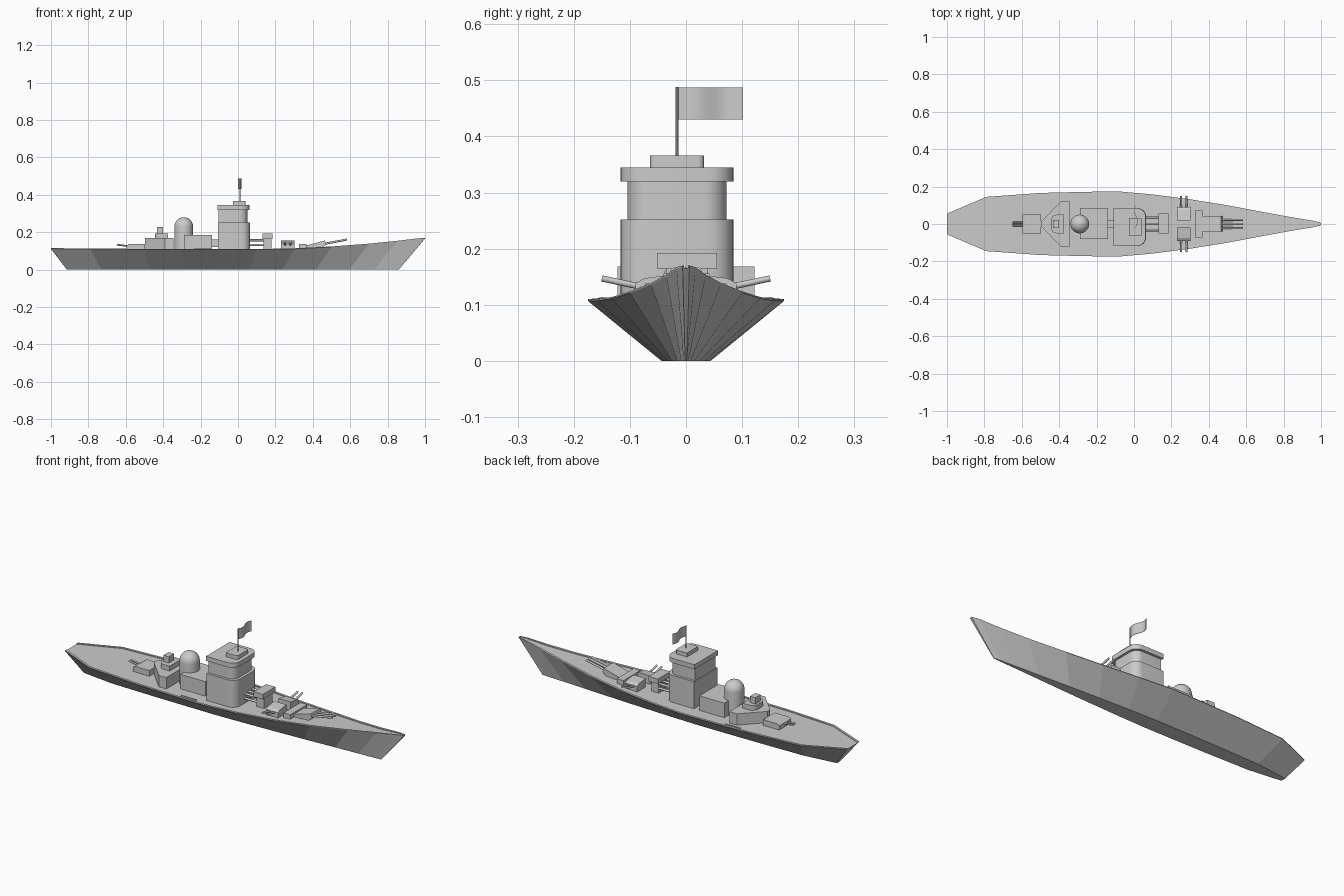
import bpy, bmesh, math
from mathutils import Vector

if "Cube" in bpy.data.objects:
    bpy.data.objects.remove(bpy.data.objects["Cube"])


def make(name, bm, smooth=False):
    bmesh.ops.recalc_face_normals(bm, faces=bm.faces)
    me = bpy.data.meshes.new(name)
    bm.to_mesh(me)
    bm.free()
    ob = bpy.data.objects.new(name, me)
    bpy.context.collection.objects.link(ob)
    if smooth:
        bpy.ops.object.select_all(action='DESELECT')
        ob.select_set(True)
        bpy.context.view_layer.objects.active = ob
        bpy.ops.object.shade_smooth_by_angle(angle=math.radians(35))
    return ob


def loft(name, rings, smooth=False):
    """Skin closed rings of equal length and cap both ends."""
    bm = bmesh.new()
    vs = [[bm.verts.new(p) for p in r] for r in rings]
    n = len(vs[0])
    for a, b in zip(vs, vs[1:]):
        for i in range(n):
            bm.faces.new((a[i], a[(i + 1) % n], b[(i + 1) % n], b[i]))
    bm.faces.new(vs[0])
    bm.faces.new(vs[-1])
    return make(name, bm, smooth)


def prism(name, pts, z0, z1, smooth=False):
    return loft(name, [[(x, y, z) for x, y in pts] for z in (z0, z1)], smooth)


def box(name, x0, x1, y0, y1, z0, z1):
    return prism(name, [(x0, y0), (x1, y0), (x1, y1), (x0, y1)], z0, z1)


def rounded(x0, x1, y0, y1, r, seg=6):
    """Rectangle with its two forward corners rounded."""
    pts = [(x0, y1), (x0, y0)]
    for cy, a0 in ((y0 + r, -90), (y1 - r, 0)):
        for i in range(seg + 1):
            a = math.radians(a0 + 90 * i / seg)
            pts.append((x1 - r + r * math.cos(a), cy + r * math.sin(a)))
    return pts


def side_prism(name, profile, y0, y1):
    """Extrude an x-z profile across y."""
    return loft(name, [[(x, y, z) for x, z in profile] for y in (y0, y1)])


def tube(name, a, b, r, sides=12):
    a, b = Vector(a), Vector(b)
    bm = bmesh.new()
    bmesh.ops.create_cone(bm, cap_ends=True, segments=sides, radius1=r, radius2=r, depth=(b - a).length)
    rot = Vector((0, 0, 1)).rotation_difference(b - a).to_matrix().to_4x4()
    rot.translation = (a + b) / 2
    bm.transform(rot)
    return make(name, bm, True)


# Hull: deck stations (x, half width, height), lofted from keel to lip to sunken deck
stations = [(-1, .055, .115), (-.79, .145, .113), (-.5, .166, .111), (-.3, .171, .11),
            (-.09, .175, .11), (.1, .158, .11), (.3, .132, .114), (.5, .1, .124),
            (.7, .062, .139), (.85, .035, .154), (.96, .017, .167), (1, .006, .17)]


def hull_section(x, w, z):
    t = (x + 1) / 2
    xb = -.915 + t * 1.775
    lip = min(.012, w * .4)
    half = [(xb, w * .25, 0), (x, w, z - .003), (x, w, z), (x, w - lip, z), (x, w - lip, z - .004)]
    return [(a, -b, c) for a, b, c in half] + half[::-1]


loft("hull", [hull_section(*s) for s in stations])

# Bridge tower, slightly offset to starboard
CY = -.016
for nm, x0, x1, hw, z0, z1, r in (
        ("tower_base", -.108, .065, .101, .1, .252, .045),
        ("tower_upper", -.105, .05, .088, .252, .322, .04),
        ("tower_platform", -.11, .062, .101, .32, .345, .045),
        ("tower_cabin", -.028, .041, .048, .345, .366, .01)):
    prism(nm, rounded(x0, x1, CY - hw, CY + hw, r), z0, z1, True)

# Flag and mast
tube("flag_mast", (.01, CY, .36), (.01, CY, .488), .0025, 8)
wave = [(CY + .003 + .115 * i / 16, .01 + .008 * math.sin(2 * math.pi * i / 16)) for i in range(17)]
outline = [(x - .001, y) for y, x in wave] + [(x + .001, y) for y, x in reversed(wave)]
prism("flag", outline, .43, .487, True)

# Deckhouse behind the tower with its link
box("deckhouse", -.29, -.14, -.08, .085, .1, .185)
box("deckhouse_link", -.145, -.1, -.018, .02, .12, .16)

# Domed tank: cylinder topped by a hemisphere
N, R = 32, .05
heights = [(R, .1)] + [(R * math.cos(i * math.pi / 16), .23 + R * math.sin(i * math.pi / 16)) for i in range(8)]
loft("dome_tower", [[(-.29 + r * math.cos(2 * math.pi * k / N), r * math.sin(2 * math.pi * k / N), z)
                     for k in range(N)] for r, z in heights + [(.001, .28)]], True)

# Aft superstructure
prism("aft_platform", [(-.497, -.012), (-.39, -.122), (-.345, -.122), (-.345, .122),
                       (-.39, .122), (-.497, .012)], .1, .168)
prism("aft_tower", [(-x, y) for x, y in rounded(.375, .445, -.05, .05, .035)], .16, .194, True)
box("aft_lookout", -.432, -.4, -.022, .022, .19, .228)

# Rear gun turret
side_prism("rear_turret", [(-.595, .1), (-.497, .1), (-.497, .138), (-.58, .138), (-.595, .13)], -.05, .05)
for y in (-.008, .008):
    tube("rear_barrel", (-.58, y, .124), (-.648, y, .134), .0045)

# Forward control house and pipes leading to it
box("control_house_base", .137, .18, -.035, .038, .1, .168)
box("control_house", .13, .185, -.052, .055, .165, .192)
for y in (-.033, 0, .033):
    tube("connecting_pipe", (.05, y, .157), (.14, y, .157), .006)
    tube("connecting_pipe_lower", (.05, y, .132), (.14, y, .132), .006)

# Side turrets, mirrored port and starboard
for s in (-1, 1):
    sec = [(.018, .105), (.09, .105), (.09, .138), (.075, .147), (.018, .155)]
    loft("side_turret", [[(x, s * y, z) for y, z in sec] for x in (.23, .303)])
    for x in (.252, .28):
        tube("side_barrel", (x, s * .08, .132), (x, s * .15, .147), .0055)

# Forward turret with three raised barrels
box("forward_plinth", .325, .365, -.073, .072, .105, .138)
side_prism("forward_turret", [(.36, .11), (.45, .115), (.472, .135), (.465, .156), (.36, .128)], -.04, .042)
for y in (-.022, 0, .022):
    tube("forward_barrel", (.44, y, .134), (.583, y, .161), .0055)

# Small deck-edge lockers
box("deck_locker_port", -.43, -.345, .149, .154, .105, .114)
box("deck_locker_starboard", -.235, -.145, -.154, -.149, .105, .114)
